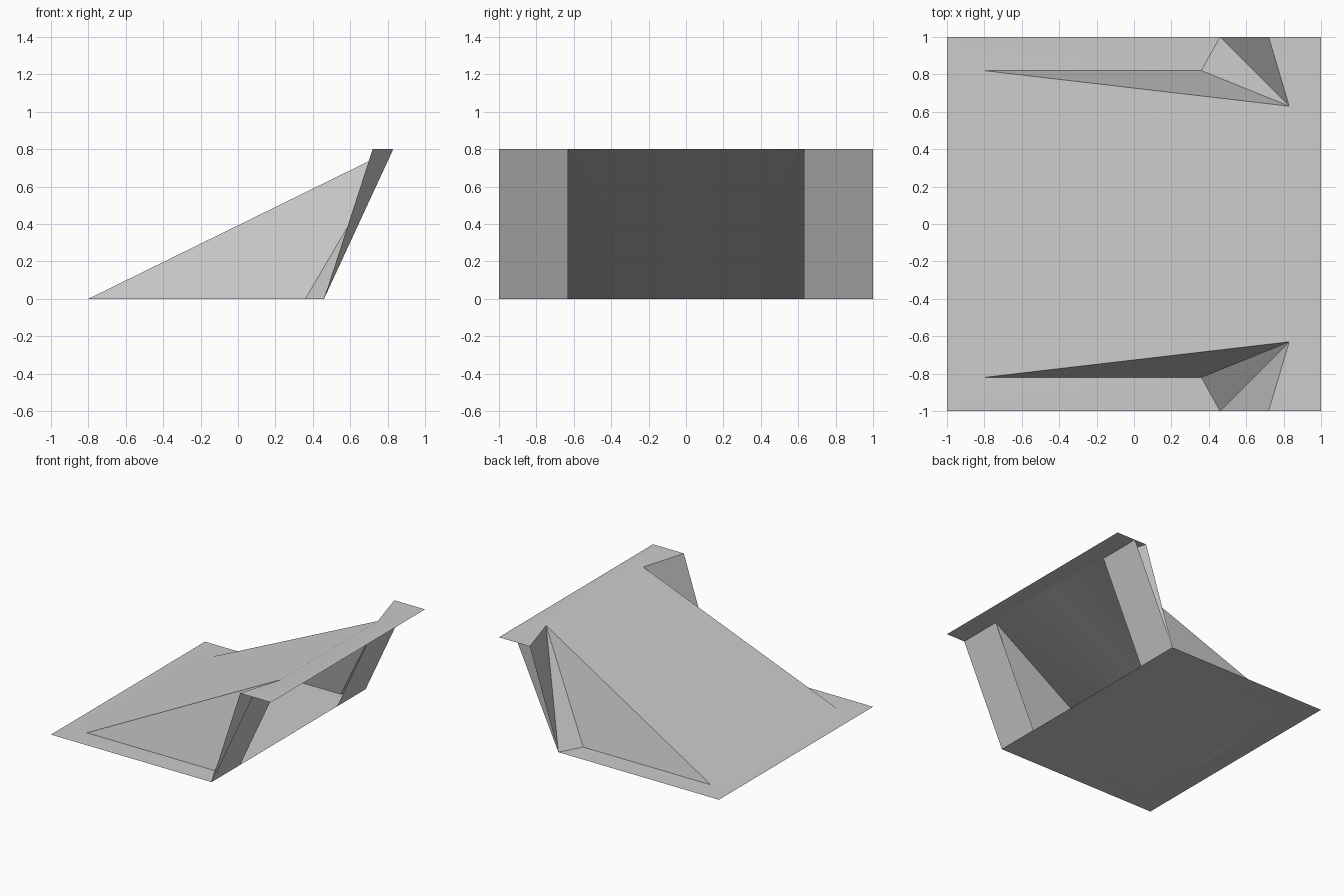
import bpy
import math

cube = bpy.data.objects.get("Cube")
if cube:
    bpy.data.objects.remove(cube, do_unlink=True)

grey = bpy.data.materials.new("light_grey")
colour = (0.6, 0.6, 0.6, 1)
grey.diffuse_color = colour
grey.use_nodes = True
for node in grey.node_tree.nodes:
    if node.type == 'BSDF_PRINCIPLED':
        node.inputs["Base Color"].default_value = colour

# Corner points of the front half; the back half is mirrored across y = 0
HEIGHT, DECK_X, SILL_X, TOE_X, INNER_Y = 0.8, 0.83, 0.46, -0.8, -0.63
points = {
    "low_corner": (-1, -1, 0),
    "low_mid": (-1, 0, 0),
    "toe": (TOE_X, -0.82, 0),
    "toe_mid": (TOE_X, 0, 0),
    "knee": (0.36, -0.82, 0),
    "sill": (SILL_X, -1, 0),
    "sill_inner": (SILL_X, INNER_Y, 0),
    "sill_mid": (SILL_X, 0, 0),
    "crest": (DECK_X, INNER_Y, HEIGHT),
    "crest_outer": (DECK_X, -1, HEIGHT),
    "crest_mid": (DECK_X, 0, HEIGHT),
    "shoulder": (0.72, -1, HEIGHT),
    "high_corner": (1, -1, HEIGHT),
    "high_mid": (1, 0, HEIGHT),
}


def half_sheet(name, faces):
    """Thin sheet from named corners, mirrored front to back."""
    names = list(dict.fromkeys(n for f in faces for n in f.split()))
    mesh = bpy.data.meshes.new(name)
    mesh.from_pydata([points[n] for n in names], [],
                     [[names.index(n) for n in f.split()] for f in faces])
    mesh.materials.append(grey)
    obj = bpy.data.objects.new(name, mesh)
    bpy.context.collection.objects.link(obj)
    bpy.ops.object.select_all(action='DESELECT')
    obj.select_set(True)
    bpy.context.view_layer.objects.active = obj
    bpy.ops.object.shade_smooth_by_angle(angle=math.radians(30))
    mirror = obj.modifiers.new("mirror", 'MIRROR')
    mirror.use_axis = (False, True, False)
    mirror.use_clip = True
    return obj


# Upper skin: low apron, ramp, creased flanks and raised deck
half_sheet("ramp_skin", [
    "low_corner toe toe_mid low_mid",
    "low_corner sill knee toe",
    "toe crest crest_mid toe_mid",
    "toe knee crest",
    "knee sill crest",
    "sill shoulder crest",
    "shoulder high_corner high_mid crest_mid crest",
])

# Leaning walls on both sides of the opening
half_sheet("opening_walls", ["sill sill_inner crest crest_outer"])

# Floor of the hollow below the ramp
half_sheet("floor", ["toe toe_mid sill_mid sill_inner sill knee"])
